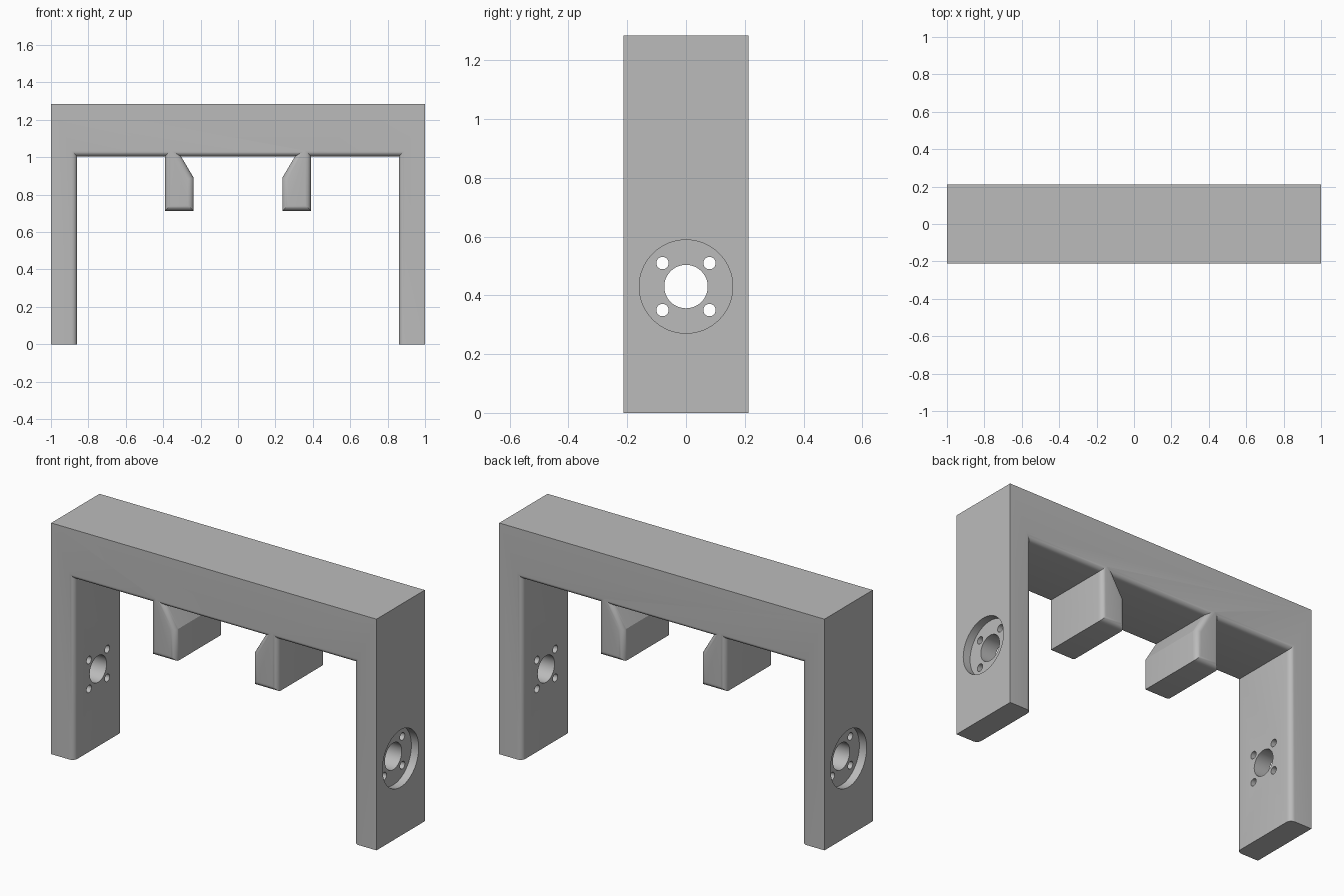
import bpy, bmesh, math
from mathutils import Vector

cube = bpy.data.objects.get("Cube")
if cube:
    bpy.data.objects.remove(cube, do_unlink=True)

grey = bpy.data.materials.new("light_grey")
grey.use_nodes = True
colour = (0.5, 0.5, 0.5, 1)
grey.diffuse_color = colour
grey.node_tree.nodes["Principled BSDF"].inputs["Base Color"].default_value = colour

DEPTH, TOP, BEAM, LEG = 0.212, 1.285, 1.005, 0.86

# Frame outline: portal with two hanging tabs, mirrored about x = 0
half = [(0, TOP), (1, TOP), (1, 0), (LEG, 0), (LEG, BEAM), (0.39, BEAM),
        (0.39, 0.713), (0.237, 0.713), (0.237, 0.89), (0.305, BEAM)]
outline = half[1:] + [(-x, z) for x, z in reversed(half[1:])]

bm = bmesh.new()
face = bm.faces.new([bm.verts.new((x, -DEPTH, z)) for x, z in outline])
ext = bmesh.ops.extrude_face_region(bm, geom=[face])
bmesh.ops.translate(bm, vec=Vector((0, 2 * DEPTH, 0)),
                    verts=[v for v in ext["geom"] if isinstance(v, bmesh.types.BMVert)])
bmesh.ops.recalc_face_normals(bm, faces=bm.faces)


# Round the front and back edges of the inner opening
def is_inner(v):
    return abs(v.co.x) < 0.9 and v.co.z < 1.1


rims = [e for e in bm.edges
        if all(is_inner(v) for v in e.verts)
        and abs(e.verts[0].co.y - e.verts[1].co.y) < 0.01]
bmesh.ops.bevel(bm, geom=rims, offset=0.03, segments=6, profile=0.5,
                affect='EDGES', clamp_overlap=False)
bmesh.ops.recalc_face_normals(bm, faces=bm.faces)

mesh = bpy.data.meshes.new("bracket_frame")
bm.to_mesh(mesh)
bm.free()
frame = bpy.data.objects.new("bracket_frame", mesh)
bpy.context.collection.objects.link(frame)
mesh.materials.append(grey)


# Cutters for the mounting seats and holes in both legs
def cutter(name, radius, length, x, y, z, sides):
    bpy.ops.mesh.primitive_cylinder_add(vertices=sides, radius=radius, depth=length,
                                        location=(x, y, z),
                                        rotation=(0, math.pi / 2, 0))
    ob = bpy.context.object
    ob.name = name
    ob.data.materials.append(grey)
    return ob


HUB = 0.43
cutters = []
for side, sx in (("left", 1), ("right", -1)):
    cutters.append(cutter(side + "_seat_cutter", 0.159, 0.09, sx, 0, HUB, 64))
    cutters.append(cutter(side + "_bore_cutter", 0.074, 0.5, sx, 0, HUB, 48))
    for dy in (-0.08, 0.08):
        for dz in (-0.08, 0.08):
            cutters.append(cutter(side + "_screw_cutter", 0.021, 0.5,
                                  sx, dy, HUB + dz, 24))

bpy.ops.object.select_all(action='DESELECT')
frame.select_set(True)
bpy.context.view_layer.objects.active = frame
for c in cutters:
    mod = frame.modifiers.new(c.name, 'BOOLEAN')
    mod.operation = 'DIFFERENCE'
    mod.solver = 'EXACT'
    mod.object = c
    bpy.ops.object.modifier_apply(modifier=mod.name)
for c in cutters:
    bpy.data.objects.remove(c, do_unlink=True)

# Smooth the rounds, keep the machined edges sharp
frame.select_set(True)
bpy.context.view_layer.objects.active = frame
bpy.ops.object.shade_smooth_by_angle(angle=math.radians(30))
